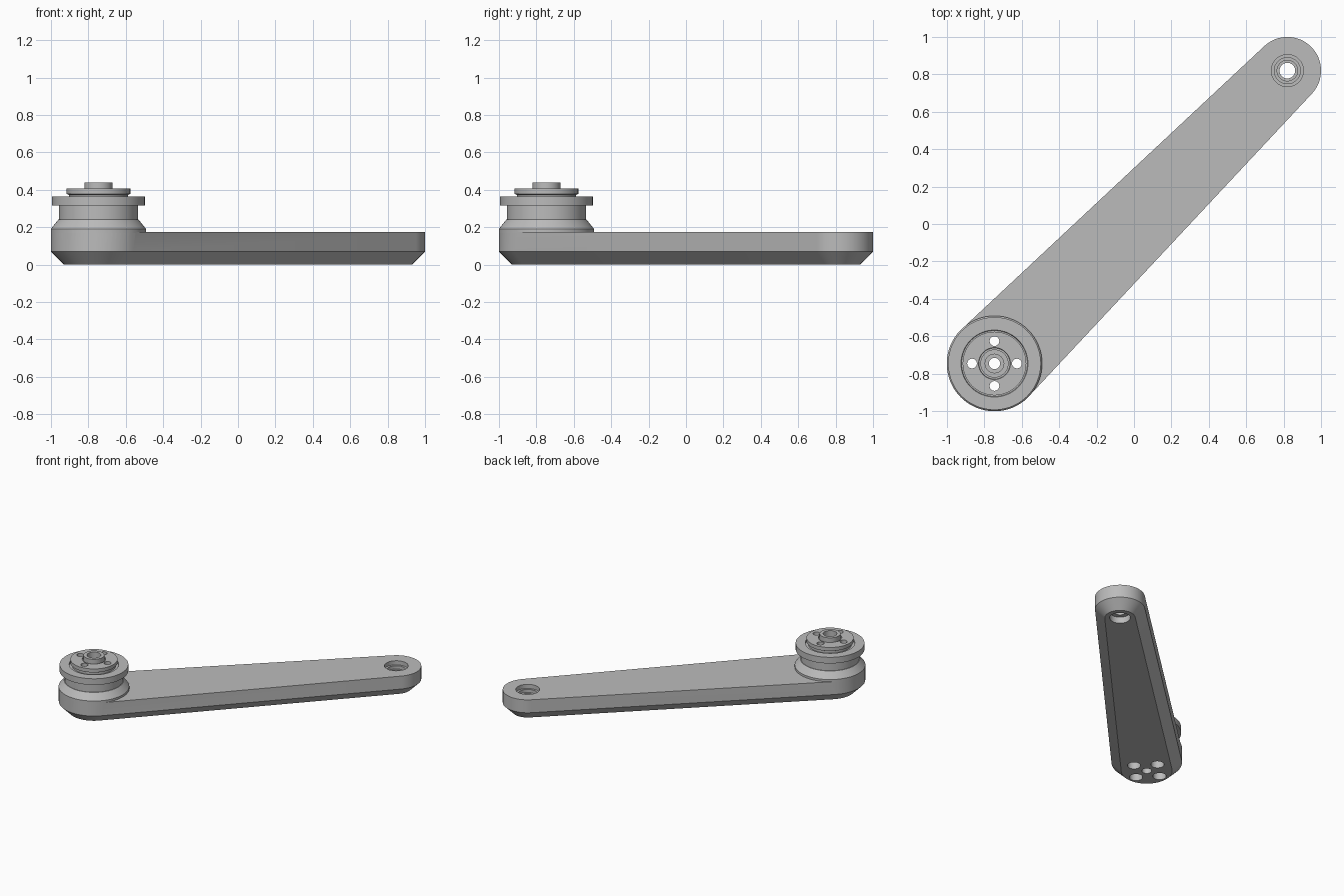
import bpy, bmesh
from math import sin, cos, pi, atan2, asin, hypot

if "Cube" in bpy.data.objects:
    bpy.data.objects.remove(bpy.data.objects["Cube"])

BIG, SMALL = (-0.746, -0.746), (0.82, 0.82)
R_BIG, R_SMALL, CHAMFER = 0.254, 0.18, 0.07

grey = bpy.data.materials.new("machined grey")
grey.use_nodes = True
grey.diffuse_color = (0.5, 0.5, 0.5, 1)
grey.node_tree.nodes["Principled BSDF"].inputs["Base Color"].default_value = (0.5, 0.5, 0.5, 1)


def make_object(name, bm):
    bmesh.ops.recalc_face_normals(bm, faces=bm.faces)
    mesh = bpy.data.meshes.new(name)
    bm.to_mesh(mesh)
    bm.free()
    mesh.materials.append(grey)
    obj = bpy.data.objects.new(name, mesh)
    bpy.context.collection.objects.link(obj)
    return obj


def loft(name, rings):
    """Join closed rings of points into a capped solid."""
    bm = bmesh.new()
    loops = [[bm.verts.new(p) for p in ring] for ring in rings]
    n = len(loops[0])
    for low, high in zip(loops, loops[1:]):
        for i in range(n):
            j = (i + 1) % n
            bm.faces.new((low[i], low[j], high[j], high[i]))
    bm.faces.new(loops[0])
    bm.faces.new(loops[-1])
    return make_object(name, bm)


def lathe(name, centre, profile, sides=64):
    """Turn a list of (radius, height) pairs about a vertical axis."""
    return loft(name, [[(centre[0] + r * cos(2 * pi * i / sides),
                         centre[1] + r * sin(2 * pi * i / sides), z)
                        for i in range(sides)] for r, z in profile])


def arm_outline(inset, z, steps=32):
    """Two end arcs joined by their common tangents."""
    dx, dy = SMALL[0] - BIG[0], SMALL[1] - BIG[1]
    axis = atan2(dy, dx)
    side = pi / 2 - asin((R_BIG - R_SMALL) / hypot(dx, dy))
    points = []
    for (cx, cy), r, start, sweep in (
            (SMALL, R_SMALL, axis - side, 2 * side),
            (BIG, R_BIG, axis + side, 2 * (pi - side))):
        for i in range(steps + 1):
            a = start + sweep * i / steps
            points.append((cx + (r - inset) * cos(a), cy + (r - inset) * sin(a), z))
    return points


def combine(target, other, operation):
    mod = target.modifiers.new(operation.lower(), 'BOOLEAN')
    mod.operation, mod.object, mod.solver = operation, other, 'EXACT'
    bpy.context.view_layer.objects.active = target
    bpy.ops.object.modifier_apply(modifier=mod.name)
    bpy.data.objects.remove(other)


# Tapered arm with a chamfered underside
arm = loft("crank_arm", [arm_outline(CHAMFER, 0), arm_outline(0, CHAMFER),
                         arm_outline(0, 0.173)])

# Stepped hub: flared base, neck, flange, face groove, disc and central boss
hub = lathe("hub", BIG, [
    (0.2, 0.12), (0.2, 0.168), (0.255, 0.168), (0.255, 0.19), (0.215, 0.24), (0.211, 0.24),
    (0.211, 0.315), (0.248, 0.315), (0.248, 0.364), (0.179, 0.364),
    (0.176, 0.355), (0.158, 0.355), (0.158, 0.372), (0.17, 0.378),
    (0.17, 0.406), (0.085, 0.406), (0.083, 0.396), (0.075, 0.396), (0.075, 0.438)])
combine(arm, hub, 'UNION')

# Bolt holes, counterbored from below
for i in range(4):
    a = i * pi / 2
    spot = (BIG[0] + 0.12 * cos(a), BIG[1] + 0.12 * sin(a))
    combine(arm, lathe("bolt_cutter", spot, [
        (0.048, -0.1), (0.048, 0.2), (0.026, 0.2), (0.026, 0.5)], 24), 'DIFFERENCE')

# Central bore with a wider mouth in the boss
combine(arm, lathe("centre_cutter", BIG, [
    (0.036, -0.1), (0.036, 0.1), (0.03, 0.1), (0.03, 0.39), (0.05, 0.39), (0.05, 0.6)], 24),
    'DIFFERENCE')

# Stepped pivot bore at the small end
combine(arm, lathe("pivot_cutter", SMALL, [
    (0.075, -0.1), (0.075, 0.05), (0.042, 0.05), (0.042, 0.1), (0.055, 0.1),
    (0.055, 0.115), (0.07, 0.115), (0.07, 0.14), (0.086, 0.14), (0.086, 0.3)], 32),
    'DIFFERENCE')

bpy.ops.object.select_all(action='DESELECT')
arm.select_set(True)
bpy.context.view_layer.objects.active = arm
bpy.ops.object.shade_smooth_by_angle(angle=pi / 6)
